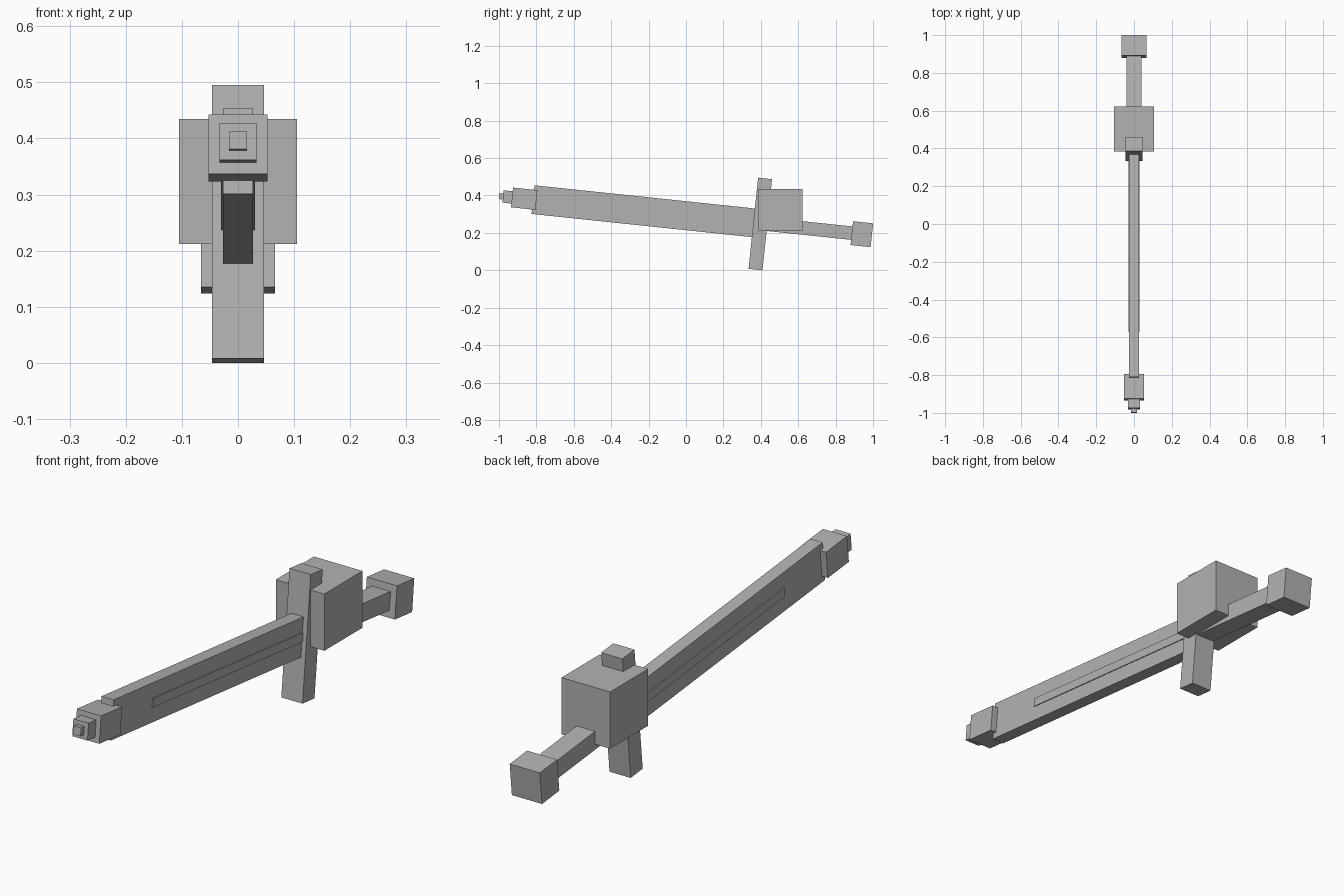
import bpy
import math
from mathutils import Matrix, Vector

if "Cube" in bpy.data.objects:
    bpy.data.objects.remove(bpy.data.objects["Cube"])

grey = bpy.data.materials.new("plain_grey")
grey.diffuse_color = (0.45, 0.45, 0.45, 1)
grey.use_nodes = True
grey.node_tree.nodes["Principled BSDF"].inputs["Base Color"].default_value = grey.diffuse_color

# Sword frame: y runs along the blade, dipping towards the pommel
TILT = Matrix.Translation((0, 0.3975, 0.25)) @ Matrix.Rotation(math.radians(-6), 4, 'X')


def box(name, width, y0, y1, z0, z1, frame=TILT):
    bpy.ops.mesh.primitive_cube_add(size=1)
    ob = bpy.context.object
    ob.name = name
    size = Matrix.Diagonal((width, y1 - y0, z1 - z0, 1))
    centre = Matrix.Translation(Vector((0, (y0 + y1) / 2, (z0 + z1) / 2)))
    ob.data.transform(frame @ centre @ size)
    ob.data.materials.append(grey)
    return ob


# Blade with a raised strip showing on both sides
box("blade", 0.053, -1.222, -0.02, -0.077, 0.077)
box("blade_ridge", 0.060, -0.973, -0.02, -0.0175, 0.0175)

# Stepped blade tip
box("tip_collar", 0.105, -1.335, -1.204, -0.053, 0.053)
box("tip_step", 0.066, -1.383, -1.330, -0.033, 0.033)
box("tip_point", 0.032, -1.4035, -1.380, -0.016, 0.016)

# Guard, handle and pommel
box("guard", 0.092, -0.0375, 0.0375, -0.2475, 0.2425)
box("handle", 0.080, 0.0, 0.51, -0.036, 0.036)
box("pommel", 0.131, 0.4915, 0.5995, -0.064, 0.064)

# Upright gripping block
box("grip_block", 0.211, 0.385, 0.622, 0.212, 0.435, Matrix.Identity(4))
